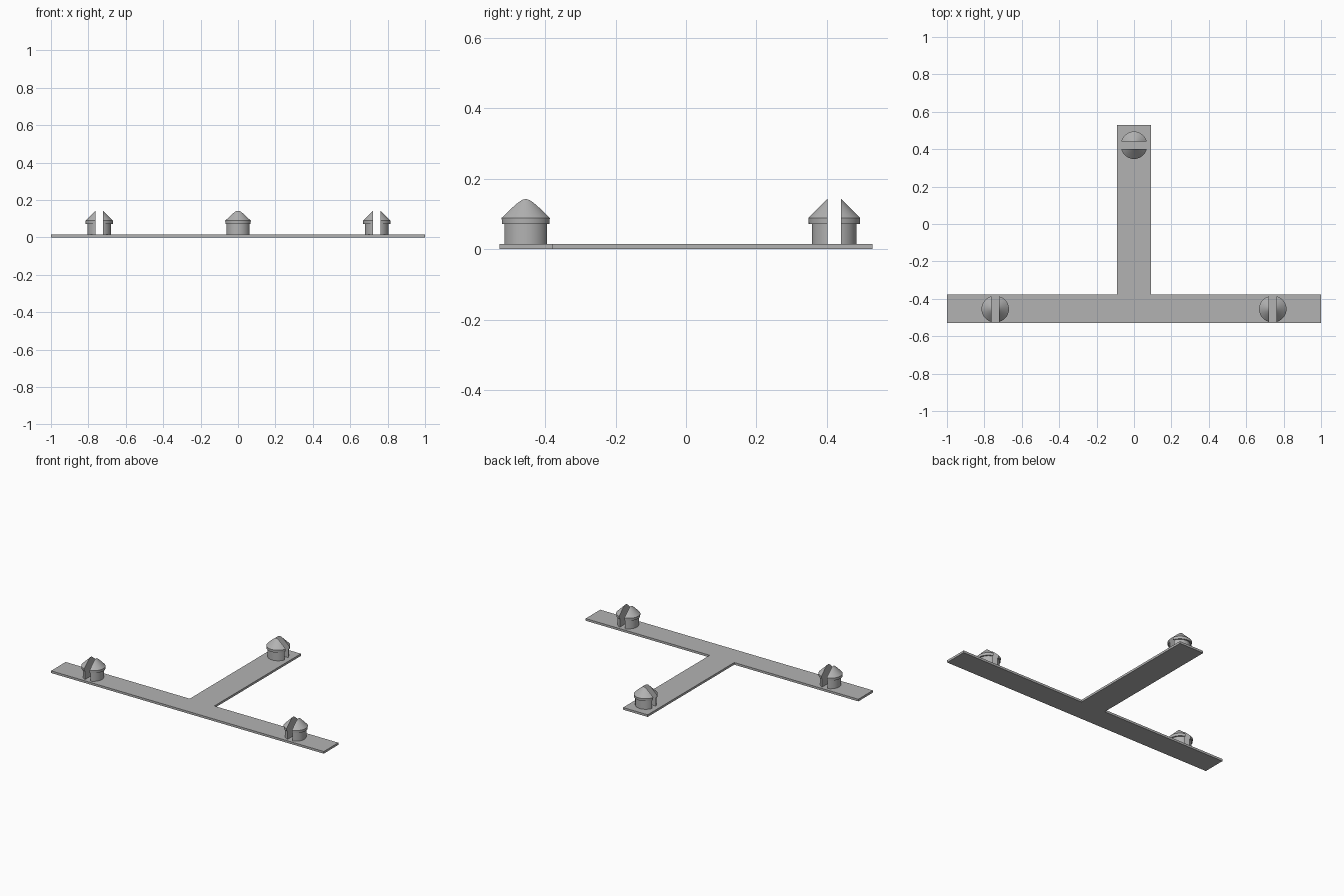
import bpy, bmesh, math
from mathutils import Matrix, Vector

cube = bpy.data.objects.get("Cube")
if cube:
    bpy.data.objects.remove(cube, do_unlink=True)

grey = bpy.data.materials.new("plain_grey")
grey.use_nodes = True
colour = (0.45, 0.45, 0.45, 1)
grey.diffuse_color = colour
grey.node_tree.nodes["Principled BSDF"].inputs["Base Color"].default_value = colour

PLATE_TOP = 0.0145
SLOT = 0.0195  # half width of the gap in a clip


def finish(name, bm, location=(0, 0, 0), turn=0):
    bmesh.ops.recalc_face_normals(bm, faces=bm.faces)
    mesh = bpy.data.meshes.new(name)
    bm.to_mesh(mesh)
    bm.free()
    mesh.materials.append(grey)
    ob = bpy.data.objects.new(name, mesh)
    ob.location = location
    ob.rotation_euler.z = turn
    bpy.context.collection.objects.link(ob)
    return ob


# T-shaped base plate, extruded from its outline
half = [(1, -0.53), (1, -0.377), (0.09, -0.377), (0.09, 0.53)]
outline = half + [(-x, y) for x, y in reversed(half)]
bm = bmesh.new()
face = bm.faces.new([bm.verts.new((x, y, 0)) for x, y in outline])
top = bmesh.ops.extrude_face_region(bm, geom=[face])["geom"]
bmesh.ops.translate(bm, vec=(0, 0, PLATE_TOP),
                    verts=[v for v in top if isinstance(v, bmesh.types.BMVert)])
finish("base_plate", bm)


# Half of a split snap clip: lathed shaft, lip and cone, cut flat at the slot
def clip_half(name, location, turn):
    profile = [(0, PLATE_TOP - 0.002), (0.0635, PLATE_TOP - 0.002), (0.0635, 0.072),
               (0.0725, 0.072), (0.0735, 0.089), (0, 0.1615)]
    bm = bmesh.new()
    verts = [bm.verts.new((r, 0, z)) for r, z in profile]
    edges = [bm.edges.new(pair) for pair in zip(verts, verts[1:])]
    bmesh.ops.spin(bm, geom=verts + edges, cent=(0, 0, 0), axis=(0, 0, 1),
                   angle=math.tau, steps=48)
    bmesh.ops.remove_doubles(bm, verts=bm.verts, dist=0.0001)
    # The lip is slightly narrower along the slot
    for v in bm.verts:
        if v.co.z > 0.07 and v.co.xy.length > 0.07:
            v.co.y *= 0.965
    cut = bmesh.ops.bisect_plane(bm, geom=bm.verts[:] + bm.edges[:] + bm.faces[:],
                                 plane_co=(SLOT, 0, 0), plane_no=(1, 0, 0),
                                 clear_inner=True)
    rim = [e for e in cut["geom_cut"] if isinstance(e, bmesh.types.BMEdge)]
    bmesh.ops.holes_fill(bm, edges=rim)
    ob = finish(name, bm, location, turn)
    bpy.ops.object.select_all(action="DESELECT")
    ob.select_set(True)
    bpy.context.view_layer.objects.active = ob
    bpy.ops.object.shade_smooth_by_angle(angle=math.radians(25))


# Three clips; the rear one is turned a quarter
clips = [("right_clip", (-0.742, -0.455, 0), 0),
         ("left_clip", (0.742, -0.455, 0), 0),
         ("rear_clip", (0, 0.421, 0), math.pi / 2)]
for name, location, turn in clips:
    clip_half(name + "_half_a", location, turn)
    clip_half(name + "_half_b", location, turn + math.pi)
